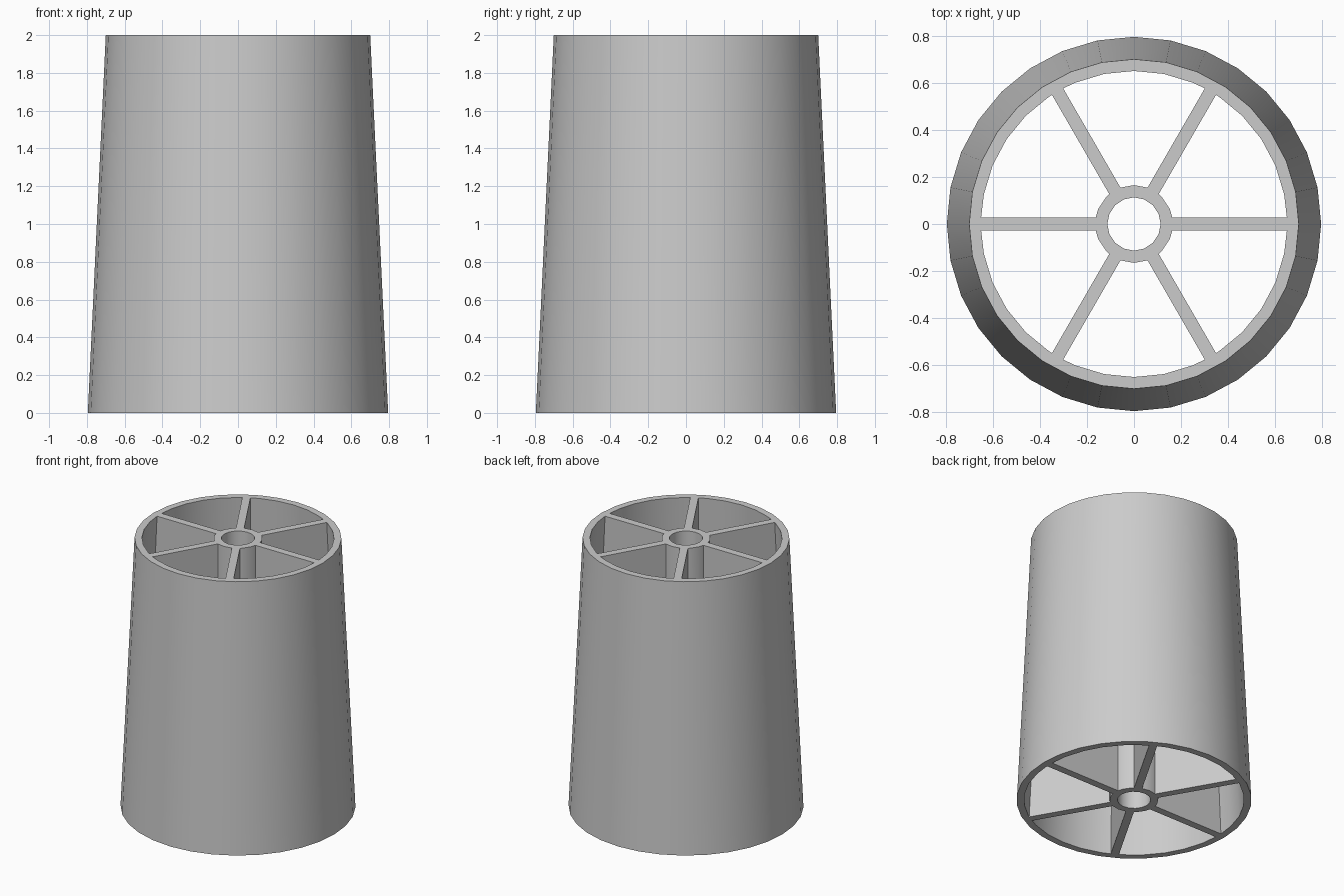
import bpy
import bmesh
from math import asin, cos, sin, pi, radians

cube = bpy.data.objects.get("Cube")
if cube:
    bpy.data.objects.remove(cube, do_unlink=True)

HEIGHT = 2.0
BOTTOM_R, TOP_R = 0.795, 0.70
WALL = 0.05
HUB_R, BORE_R = 0.165, 0.113
HALF_SPOKE = 0.0275
SPOKES = 6
RIM_SIDES, HUB_SIDES = 32, 16
OVERSHOOT = 0.1

grey = bpy.data.materials.new("light grey")
grey.use_nodes = True
grey.diffuse_color = (0.6, 0.6, 0.6, 1)
grey.node_tree.nodes["Principled BSDF"].inputs["Base Color"].default_value = (0.6, 0.6, 0.6, 1)


def outer_radius(z):
    return BOTTOM_R + (TOP_R - BOTTOM_R) * z / HEIGHT


def loft(bm, low, high, z0, z1):
    """Closed solid between two matching outlines."""
    a = [bm.verts.new((x, y, z0)) for x, y in low]
    b = [bm.verts.new((x, y, z1)) for x, y in high]
    n = len(a)
    bm.faces.new(a[::-1])
    bm.faces.new(b)
    for i in range(n):
        j = (i + 1) % n
        bm.faces.new((a[i], a[j], b[j], b[i]))


def circle(r, sides):
    return [(r * cos(2 * pi * i / sides), r * sin(2 * pi * i / sides)) for i in range(sides)]


def arc(r, sides, start, end):
    """Arc between two spokes, keeping the corners of the full polygon."""
    trim = asin(HALF_SPOKE / r)
    step = 2 * pi / sides
    margin = trim + radians(0.3)
    inner = [i * step for i in range(sides + 1) if start + margin < i * step < end - margin]
    return [(r * cos(t), r * sin(t)) for t in [start + trim, *inner, end - trim]]


def compartment(rim_r, k):
    start, end = 2 * pi * k / SPOKES, 2 * pi * (k + 1) / SPOKES
    return arc(rim_r, RIM_SIDES, start, end) + arc(HUB_R, HUB_SIDES, start, end)[::-1]


def make_object(name, bm):
    bmesh.ops.recalc_face_normals(bm, faces=bm.faces)
    mesh = bpy.data.meshes.new(name)
    bm.to_mesh(mesh)
    bm.free()
    mesh.materials.append(grey)
    obj = bpy.data.objects.new(name, mesh)
    bpy.context.collection.objects.link(obj)
    return obj


# Tapered solid body
bm = bmesh.new()
loft(bm, circle(BOTTOM_R, RIM_SIDES), circle(TOP_R, RIM_SIDES), 0, HEIGHT)
body = make_object("tapered_spoked_tube", bm)

# Cutter: centre bore and the compartments between the spokes
bm = bmesh.new()
z0, z1 = -OVERSHOOT, HEIGHT + OVERSHOOT
bore = circle(BORE_R, HUB_SIDES)
loft(bm, bore, bore, z0, z1)
for k in range(SPOKES):
    loft(bm, compartment(outer_radius(z0) - WALL, k),
         compartment(outer_radius(z1) - WALL, k), z0, z1)
cutter = make_object("compartment_cutter", bm)
cutter.hide_render = True

# Hollow out the body, leaving wall, spokes and hub
cut = body.modifiers.new("hollow", "BOOLEAN")
cut.operation = "DIFFERENCE"
cut.solver = "EXACT"
cut.object = cutter
bpy.ops.object.select_all(action="DESELECT")
bpy.context.view_layer.objects.active = body
body.select_set(True)
bpy.ops.object.modifier_apply(modifier=cut.name)
bpy.data.objects.remove(cutter, do_unlink=True)
bpy.ops.object.shade_smooth_by_angle(angle=radians(30))
